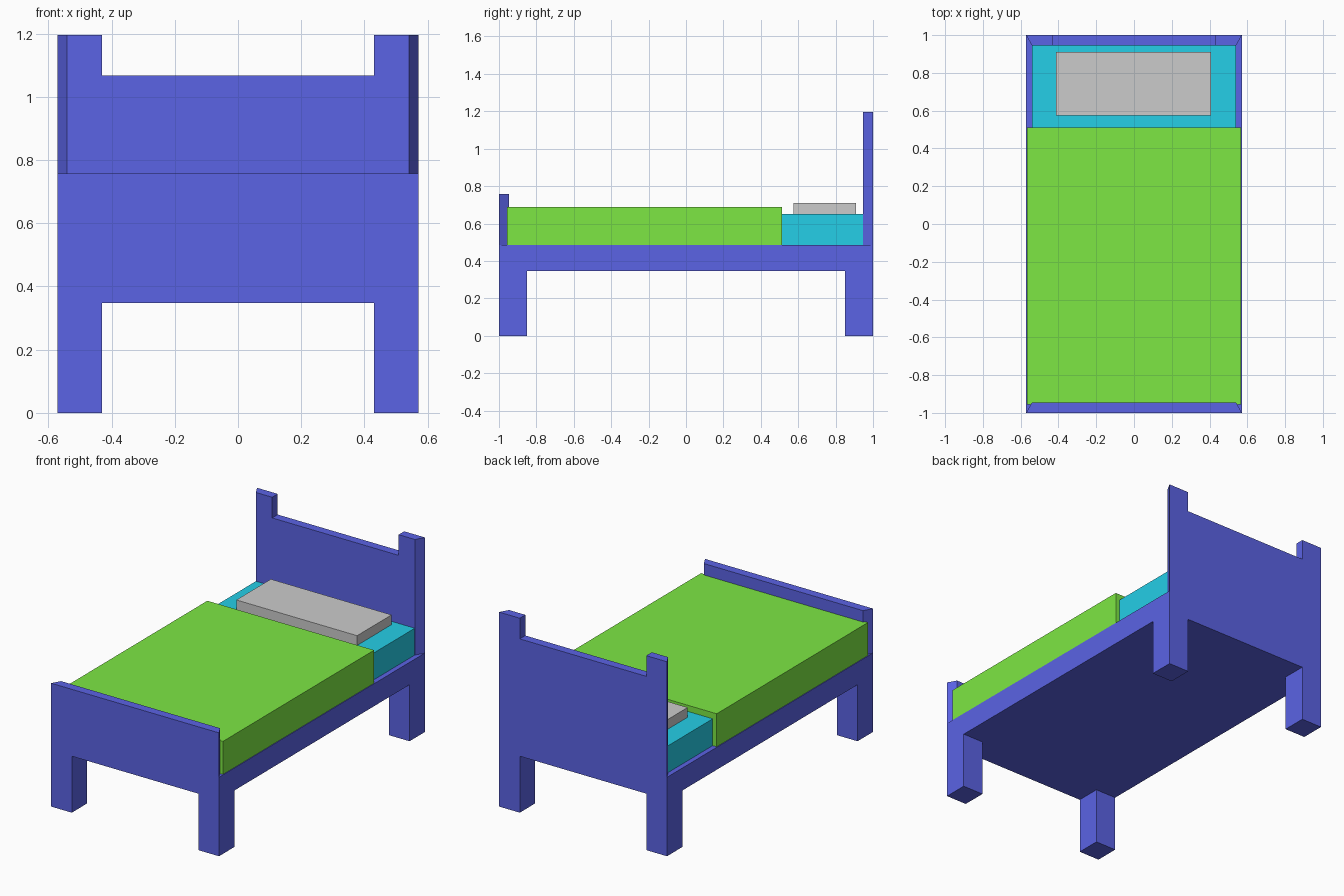
import bpy, bmesh
from mathutils import Vector

if "Cube" in bpy.data.objects:
    bpy.data.objects.remove(bpy.data.objects["Cube"])


def material(name, rgb):
    m = bpy.data.materials.new(name)
    m.diffuse_color = (*rgb, 1)
    m.use_nodes = True
    m.node_tree.nodes["Principled BSDF"].inputs["Base Color"].default_value = m.diffuse_color
    return m


def finish(bm, name, mat=None):
    bmesh.ops.recalc_face_normals(bm, faces=bm.faces[:])
    mesh = bpy.data.meshes.new(name)
    bm.to_mesh(mesh)
    bm.free()
    if mat:
        mesh.materials.append(mat)
    bpy.context.collection.objects.link(bpy.data.objects.new(name, mesh))


def block(lo, hi):
    bm = bmesh.new()
    bmesh.ops.create_cube(bm, size=1)
    lo, hi = Vector(lo), Vector(hi)
    for v in bm.verts:
        v.co = Vector(lo[i] + (v.co[i] + 0.5) * (hi[i] - lo[i]) for i in range(3))
    return bm


def extrude_to(bm, z_from, z_to, test):
    """Extrude the level faces at z_from whose centre passes the test."""
    bm.normal_update()
    faces = [f for f in bm.faces if abs(f.normal.z) > 0.9
             and abs(f.calc_center_median().z - z_from) < 1e-4
             and test(f.calc_center_median())]
    for face in faces:
        out = bmesh.ops.extrude_face_region(bm, geom=[face])["geom"]
        for v in out:
            if isinstance(v, bmesh.types.BMVert):
                v.co.z = z_to
        if face.is_valid:
            bmesh.ops.delete(bm, geom=[face], context='FACES_ONLY')


def cut(bm, axis, d):
    for s in (-d, d):
        co, no = Vector((0, 0, 0)), Vector((0, 0, 0))
        co[axis], no[axis] = s, 1
        bmesh.ops.bisect_plane(bm, geom=bm.verts[:] + bm.edges[:] + bm.faces[:],
                               plane_co=co, plane_no=no)


blue = material("frame_blue", (0.104, 0.125, 0.78))
green = material("blanket_green", (0.205, 0.80, 0.057))
cyan = material("mattress_cyan", (0.018, 0.62, 0.80))

# Bed frame: slab with a mitred rim, boards raised from the rim ends
bm = block((-0.571, -1, 0.347), (0.571, 1, 0.485))
top = max(bm.faces, key=lambda f: f.calc_center_median().z)
bm.normal_update()
bmesh.ops.inset_individual(bm, faces=[top], thickness=0.03)
for v in top.verts:
    v.co.x = 0.541 if v.co.x > 0 else -0.541
    v.co.y = 0.946 if v.co.y > 0 else -0.946
extrude_to(bm, 0.485, 0.758, lambda c: c.y < -0.95)
extrude_to(bm, 0.485, 1.068, lambda c: c.y > 0.95)

# Headboard posts and legs
cut(bm, 0, 0.43)
cut(bm, 1, 0.85)
extrude_to(bm, 1.068, 1.195, lambda c: abs(c.x) > 0.43)
extrude_to(bm, 0.347, 0, lambda c: abs(c.x) > 0.43 and abs(c.y) > 0.85)
bmesh.ops.dissolve_limit(bm, angle_limit=0.01, verts=bm.verts[:], edges=bm.edges[:])
finish(bm, "bed_frame", blue)

# Bedding
finish(block((-0.54, -0.945, 0.485), (0.54, 0.945, 0.65)), "mattress", cyan)
finish(block((-0.567, -0.956, 0.485), (0.567, 0.512, 0.688)), "blanket", green)
finish(block((-0.414, 0.575, 0.65), (0.407, 0.910, 0.71)), "pillow")
